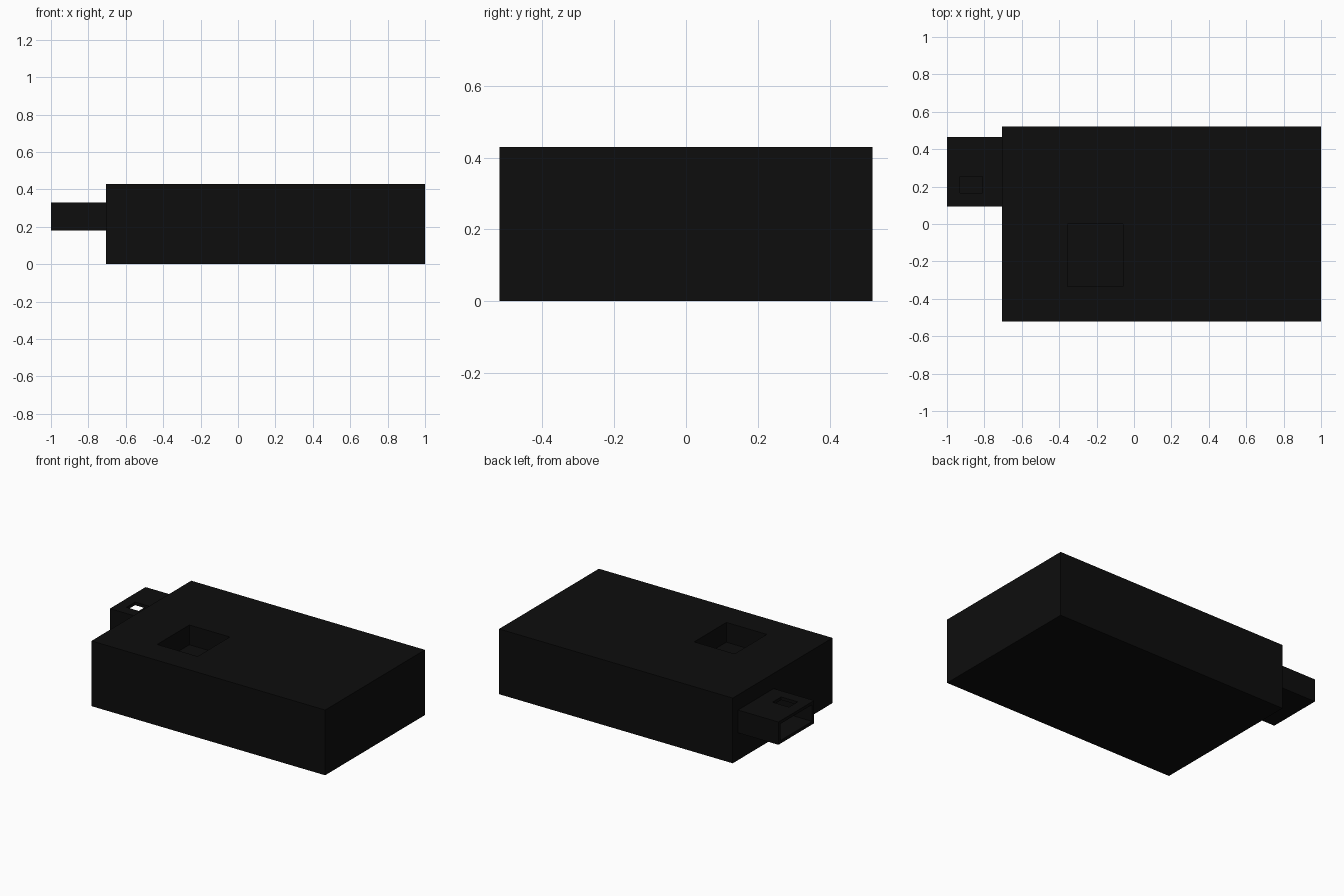
import bpy
import bmesh
from mathutils import Vector

if "Cube" in bpy.data.objects:
    bpy.data.objects.remove(bpy.data.objects["Cube"])

black = bpy.data.materials.new("black_plastic")
black.diffuse_color = (0.004, 0.004, 0.004, 1)
black.use_nodes = True
black.node_tree.nodes["Principled BSDF"].inputs["Base Color"].default_value = black.diffuse_color


def box(name, low, high):
    """Axis-aligned box between two opposite corners."""
    low, high = Vector(low), Vector(high)
    bm = bmesh.new()
    bmesh.ops.create_cube(bm, size=1)
    bmesh.ops.scale(bm, vec=high - low, verts=bm.verts)
    bmesh.ops.translate(bm, vec=(low + high) / 2, verts=bm.verts)
    mesh = bpy.data.meshes.new(name)
    bm.to_mesh(mesh)
    bm.free()
    mesh.materials.append(black)
    obj = bpy.data.objects.new(name, mesh)
    bpy.context.collection.objects.link(obj)
    return obj


def cut(target, low, high):
    """Subtract a box from the target and discard the cutter."""
    cutter = box("cutter", low, high)
    cutter.hide_render = True
    mod = target.modifiers.new("cut", 'BOOLEAN')
    mod.operation = 'DIFFERENCE'
    mod.solver = 'EXACT'
    mod.object = cutter
    bpy.context.view_layer.objects.active = target
    bpy.ops.object.modifier_apply(modifier=mod.name)
    bpy.data.objects.remove(cutter)


# Main housing with a square pocket in the top
housing = box("housing", (-0.705, -0.52, 0), (1, 0.52, 0.43))
cut(housing, (-0.355, -0.335, 0.30), (-0.06, 0, 0.5))

# Hollow connector sleeve, open at its free end, with a latch hole on top
sleeve = box("connector_sleeve", (-1, 0.093, 0.18), (-0.705, 0.465, 0.33))
cut(sleeve, (-1.1, 0.113, 0.20), (-0.6, 0.445, 0.31))
cut(sleeve, (-0.93, 0.165, 0.28), (-0.81, 0.255, 0.4))
